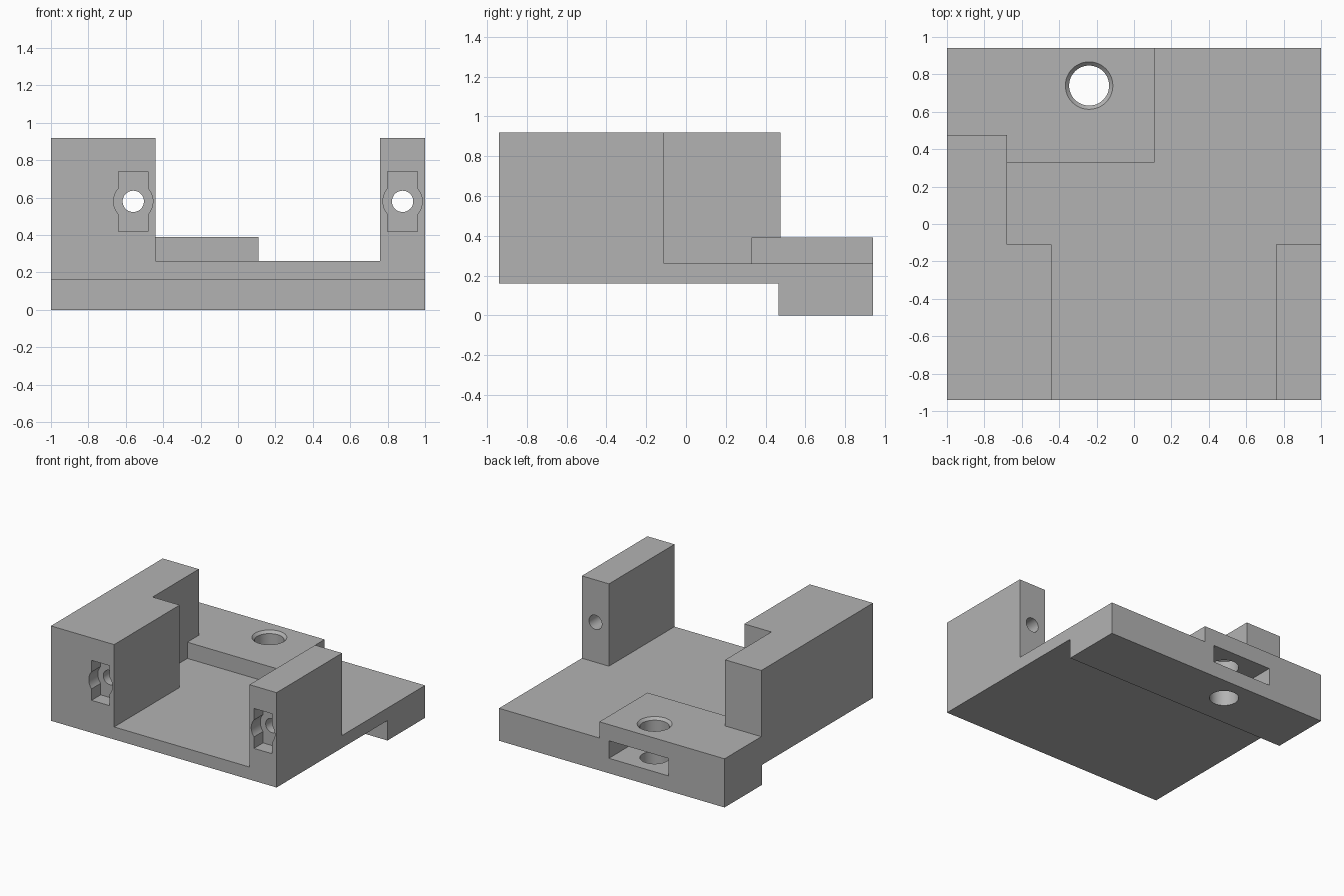
import bpy, bmesh, math
from mathutils import Matrix, Vector

cube = bpy.data.objects.get("Cube")
if cube:
    bpy.data.objects.remove(cube, do_unlink=True)

grey = bpy.data.materials.new("plain grey")
grey.use_nodes = True
COLOUR = (0.45, 0.45, 0.45, 1)
grey.diffuse_color = COLOUR
grey.node_tree.nodes["Principled BSDF"].inputs["Base Color"].default_value = COLOUR


def finish(name, bm):
    bmesh.ops.recalc_face_normals(bm, faces=bm.faces)
    mesh = bpy.data.meshes.new(name)
    bm.to_mesh(mesh)
    bm.free()
    mesh.materials.append(grey)
    obj = bpy.data.objects.new(name, mesh)
    bpy.context.collection.objects.link(obj)
    return obj


def prism(name, points, direction):
    """Extrude a closed outline along a direction."""
    bm = bmesh.new()
    face = bm.faces.new([bm.verts.new(p) for p in points])
    out = bmesh.ops.extrude_face_region(bm, geom=[face])
    moved = [v for v in out["geom"] if isinstance(v, bmesh.types.BMVert)]
    bmesh.ops.translate(bm, verts=moved, vec=direction)
    return finish(name, bm)


def box(name, x, y, z):
    outline = [(x[0], y[0], z[0]), (x[1], y[0], z[0]), (x[1], y[1], z[0]), (x[0], y[1], z[0])]
    return prism(name, outline, (0, 0, z[1] - z[0]))


def cone(name, centre, r1, r2, depth, along_y=False):
    bm = bmesh.new()
    turn = Matrix.Rotation(math.pi / 2, 4, "X") if along_y else Matrix()
    bmesh.ops.create_cone(bm, cap_ends=True, segments=48, radius1=r1, radius2=r2,
                          depth=depth, matrix=Matrix.Translation(centre) @ turn)
    return finish(name, bm)


FRONT, BACK = -0.94, 0.94
FLOOR, TOP, PAD_TOP = 0.26, 0.92, 0.39

# Base plate with the deeper rear foot
side = [(FRONT, 0.16), (0.465, 0.16), (0.465, 0), (BACK, 0), (BACK, FLOOR), (FRONT, FLOOR)]
body = prism("bracket_body", [(-1, y, z) for y, z in side], (2, 0, 0))

# Stepped wall, short wall and raised rear pad
plan = [(-1, FRONT), (-0.44, FRONT), (-0.44, -0.11), (-0.68, -0.11), (-0.68, 0.475), (-1, 0.475)]
solids = [
    prism("stepped_wall", [(x, y, 0.2) for x, y in plan], (0, 0, TOP - 0.2)),
    box("short_wall", (0.76, 1), (FRONT, -0.11), (0.2, TOP)),
    box("rear_pad", (-1, 0.11), (0.33, BACK), (0.2, PAD_TOP)),
]

# Screw bores with front pockets in both walls
cuts = []
POCKET = 0.115
for x in (-0.56, 0.88):
    cuts += [
        box("pocket_cutter", (x - 0.08, x + 0.08), (FRONT - 0.1, FRONT + POCKET), (0.42, 0.74)),
        cone("head_cutter", (x, FRONT - 0.1 + (POCKET + 0.1) / 2, 0.58), 0.105, 0.105, POCKET + 0.1, True),
        cone("bore_cutter", (x, -0.5, 0.58), 0.057, 0.057, 1.2, True),
    ]

# Rear slot and the chamfered vertical bore through it
hx, hy = -0.24, 0.74
cuts += [
    box("slot_cutter", (hx - 0.265, hx + 0.265), (hy - 0.265, BACK + 0.1), (0.12, 0.26)),
    cone("pin_cutter", (hx, hy, 0.2), 0.107, 0.107, 0.6),
    cone("chamfer_cutter", (hx, hy, PAD_TOP), 0.107, 0.147, 0.04),
]

for helper, operation in [(s, "UNION") for s in solids] + [(c, "DIFFERENCE") for c in cuts]:
    mod = body.modifiers.new(helper.name, "BOOLEAN")
    mod.operation, mod.solver, mod.object = operation, "EXACT", helper
    helper.hide_render = True

# Bake the cuts, merge coplanar faces and drop the helpers
graph = bpy.context.evaluated_depsgraph_get()
baked = bpy.data.meshes.new_from_object(body.evaluated_get(graph))
body.modifiers.clear()
bm = bmesh.new()
bm.from_mesh(baked)
bmesh.ops.remove_doubles(bm, verts=bm.verts, dist=0.0001)
bmesh.ops.dissolve_limit(bm, angle_limit=math.radians(1), verts=bm.verts, edges=bm.edges)
for face in bm.faces:
    face.material_index = 0
bm.to_mesh(body.data)
bm.free()
for helper in solids + cuts:
    bpy.data.objects.remove(helper, do_unlink=True)

bpy.ops.object.select_all(action="DESELECT")
body.select_set(True)
bpy.context.view_layer.objects.active = body
bpy.ops.object.shade_smooth_by_angle(angle=math.radians(30))
